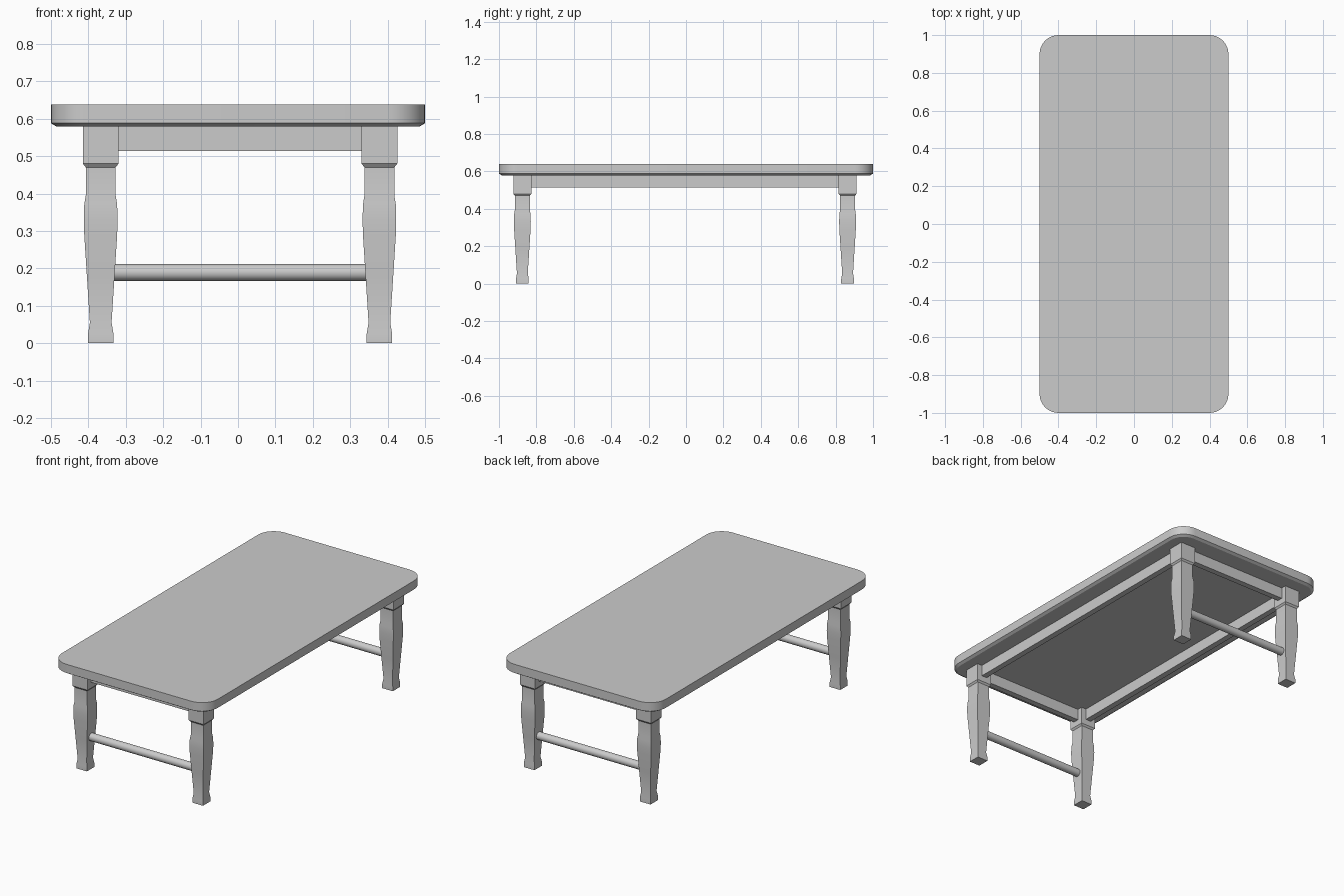
import bpy, bmesh, math

if "Cube" in bpy.data.objects:
    bpy.data.objects.remove(bpy.data.objects["Cube"])

LEG_X = (-0.367, 0.378)
LEG_Y = (-0.875, 0.864)


def loft(name, rings):
    """Join matching point rings into a closed solid."""
    bm = bmesh.new()
    loops = [[bm.verts.new(p) for p in ring] for ring in rings]
    n = len(loops[0])
    for a, b in zip(loops, loops[1:]):
        for i in range(n):
            j = (i + 1) % n
            bm.faces.new((a[i], a[j], b[j], b[i]))
    bm.faces.new(loops[0][::-1])
    bm.faces.new(loops[-1])
    bmesh.ops.recalc_face_normals(bm, faces=bm.faces)
    mesh = bpy.data.meshes.new(name)
    bm.to_mesh(mesh)
    bm.free()
    obj = bpy.data.objects.new(name, mesh)
    bpy.context.collection.objects.link(obj)
    return obj


def smooth(obj, degrees=30):
    bpy.ops.object.select_all(action='DESELECT')
    obj.select_set(True)
    bpy.context.view_layer.objects.active = obj
    bpy.ops.object.shade_smooth_by_angle(angle=math.radians(degrees))


def rect(cx, cy, hx, hy, z):
    return [(cx + sx * hx, cy + sy * hy, z)
            for sx, sy in ((-1, -1), (1, -1), (1, 1), (-1, 1))]


def rounded_rect(inset, z, radius=0.1, steps=8):
    ring = []
    for k, (sx, sy) in enumerate(((1, 1), (-1, 1), (-1, -1), (1, -1))):
        for i in range(steps + 1):
            a = math.pi / 2 * (k + i / steps)
            r = radius - inset
            ring.append((sx * (0.5 - radius) + r * math.cos(a),
                         sy * (1.0 - radius) + r * math.sin(a), z))
    return ring


# Table top with chamfered lower edge
smooth(loft("table_top", [rounded_rect(0.015, 0.579), rounded_rect(0, 0.588),
                          rounded_rect(0, 0.638)]))

# Square shaped legs: (height, half width)
profile = [(0, 0.034), (0.025, 0.034), (0.055, 0.029), (0.18, 0.037),
           (0.29, 0.044), (0.33, 0.045), (0.37, 0.044), (0.395, 0.040),
           (0.47, 0.040), (0.48, 0.048), (0.58, 0.048)]
for sx, x in zip(("left", "right"), LEG_X):
    for sy, y in zip(("front", "back"), LEG_Y):
        smooth(loft(f"{sy}_{sx}_leg", [rect(x, y, h, h, z) for z, h in profile]), 20)

mid_x, mid_y = sum(LEG_X) / 2, sum(LEG_Y) / 2
half_x, half_y = (LEG_X[1] - LEG_X[0]) / 2, (LEG_Y[1] - LEG_Y[0]) / 2

# Long side aprons
for side, x in zip(("left", "right"), LEG_X):
    loft(f"{side}_apron", [rect(x, mid_y, 0.017, half_y - 0.03, z) for z in (0.514, 0.58)])

for side, y in zip(("front", "back"), LEG_Y):
    # Short end aprons
    loft(f"{side}_apron", [rect(mid_x, y, half_x - 0.03, 0.017, z) for z in (0.514, 0.58)])
    # Round stretchers between the legs
    smooth(loft(f"{side}_stretcher", [
        [(x, y + 0.0225 * math.cos(a), 0.189 + 0.0225 * math.sin(a))
         for a in (math.tau * i / 16 for i in range(16))]
        for x in (mid_x - half_x + 0.01, mid_x + half_x - 0.01)]), 40)
